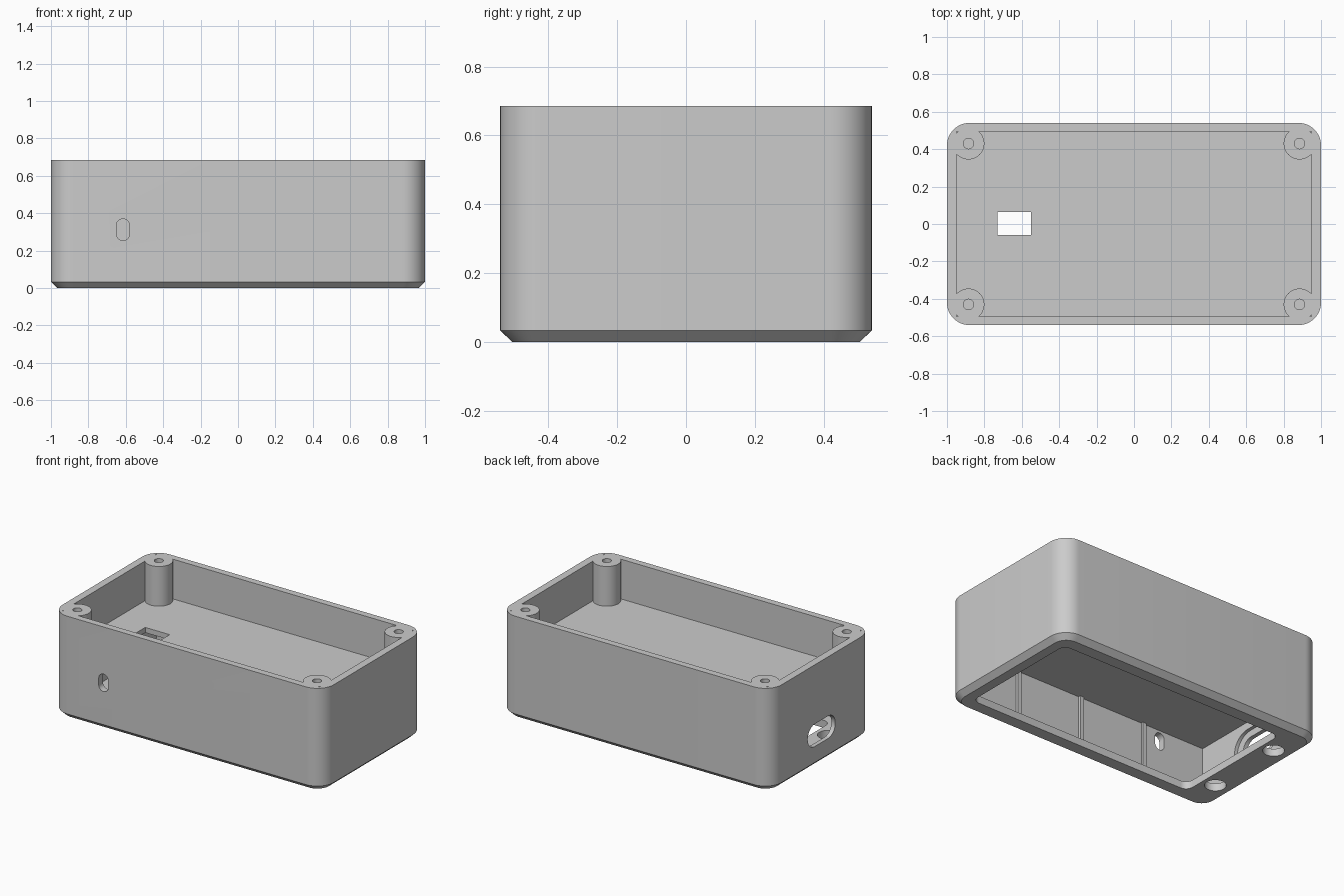
import bpy, bmesh, math
from mathutils import Matrix

if "Cube" in bpy.data.objects:
    bpy.data.objects.remove(bpy.data.objects["Cube"])

grey = bpy.data.materials.new("grey_plastic")
grey.diffuse_color = (0.6, 0.6, 0.6, 1)
grey.use_nodes = True
grey.node_tree.nodes["Principled BSDF"].inputs["Base Color"].default_value = grey.diffuse_color

TOP, WALL_X, WALL_Y = 0.685, 0.95, 0.495
FLOOR, CEILING, DECK = 0.05, 0.385, 0.42


def rounded_rect(hx, hy, r, seg=12):
    """Outline of a rectangle with rounded corners."""
    pts = []
    for k, (sx, sy) in enumerate([(1, 1), (-1, 1), (-1, -1), (1, -1)]):
        for i in range(seg + 1):
            a = math.pi / 2 * (k + i / seg)
            p = (sx * (hx - r) + r * math.cos(a), sy * (hy - r) + r * math.sin(a))
            if not pts or math.dist(p, pts[-1]) > 1e-5:
                pts.append(p)
    if math.dist(pts[0], pts[-1]) < 1e-5:
        pts.pop()
    return pts


def loft(name, rings, matrix=Matrix()):
    """Closed solid through outlines given as (points, height)."""
    bm = bmesh.new()
    loops = [[bm.verts.new((x, y, z)) for x, y in pts] for pts, z in rings]
    n = len(loops[0])
    for a, b in zip(loops, loops[1:]):
        for i in range(n):
            bm.faces.new((a[i], a[(i + 1) % n], b[(i + 1) % n], b[i]))
    bm.faces.new(loops[0][::-1])
    bm.faces.new(loops[-1])
    bm.transform(matrix)
    bmesh.ops.recalc_face_normals(bm, faces=bm.faces)
    mesh = bpy.data.meshes.new(name)
    bm.to_mesh(mesh)
    bm.free()
    ob = bpy.data.objects.new(name, mesh)
    bpy.context.collection.objects.link(ob)
    mesh.materials.append(grey)
    return ob


def box(name, x0, x1, y0, y1, z0, z1):
    pts = [(x0, y0), (x1, y0), (x1, y1), (x0, y1)]
    return loft(name, [(pts, z0), (pts, z1)])


def cylinder(name, x, y, r, z0, z1, seg=40):
    pts = [(x + r * math.cos(2 * math.pi * i / seg), y + r * math.sin(2 * math.pi * i / seg))
           for i in range(seg)]
    return loft(name, [(pts, z0), (pts, z1)])


def cut(target, cutter):
    """Subtract the cutter and discard it."""
    mod = target.modifiers.new("cut", 'BOOLEAN')
    mod.operation, mod.solver, mod.object = 'DIFFERENCE', 'EXACT', cutter
    bpy.context.view_layer.objects.active = target
    bpy.ops.object.modifier_apply(modifier=mod.name)
    bpy.data.objects.remove(cutter)


# Outer shell with chamfered bottom edge
full = rounded_rect(1, 0.54, 0.12)
case = loft("case", [(rounded_rect(0.965, 0.505, 0.085), 0), (full, 0.033), (full, TOP)])

# Upper tray, leaving the four corner posts standing
posts = [(sx * 0.885, sy * 0.43) for sx in (1, -1) for sy in (1, -1)]
tray = box("tray_cutter", -WALL_X, WALL_X, -WALL_Y, WALL_Y, DECK, TOP + 0.1)
for x, y in posts:
    cut(tray, cylinder("post_cutter", x, y, 0.085, DECK - 0.1, TOP + 0.2))
cut(case, tray)
for x, y in posts:
    cut(case, cylinder("screw_hole", x, y, 0.028, 0.46, TOP + 0.1, 24))

# Lower compartment and its bottom opening
cut(case, box("lower_cutter", -WALL_X, WALL_X, -WALL_Y, WALL_Y, FLOOR, CEILING))
opening = rounded_rect(0.835, 0.425, 0.05, 6)
cut(case, loft("opening_cutter", [(opening, -0.1), (opening, FLOOR + 0.05)],
               Matrix.Translation((0.065, 0, 0))))
for y in (-0.27, 0.27):
    cut(case, cylinder("foot_hole", -0.86, y, 0.065, -0.1, FLOOR + 0.05))

# Window through the deck
cut(case, box("window_cutter", -0.73, -0.55, -0.06, 0.065, CEILING - 0.05, DECK + 0.05))

# Upright slot in the front wall
slot = rounded_rect(0.035, 0.058, 0.035)
cut(case, loft("slot_cutter", [(slot, -0.05), (slot, 0.1)],
               Matrix.Translation((-0.615, -0.54, 0.312)) @ Matrix.Rotation(math.pi / 2, 4, 'X')))

# Side port with a wider recess on the inside
turn = Matrix(((0, 0, 1, 0), (1, 0, 0, 0), (0, 1, 0, 0), (0, 0, 0, 1)))
for hw, hh, x0, x1 in ((0.145, 0.075, -1.1, -0.9), (0.20, 0.12, -0.972, -0.9)):
    port = rounded_rect(hw, hh, hh - 0.001)
    cut(case, loft("port_cutter", [(port, x0), (port, x1)],
                   Matrix.Translation((0, 0, 0.215)) @ turn))

# Thin upright ribs inside the lower compartment
parts = [case]
for x in (-0.487, 0, 0.487):
    for s in (-1, 1):
        y0, y1 = sorted((s * (WALL_Y - 0.015), s * (WALL_Y + 0.01)))
        parts.append(box("inner_rib", x - 0.015, x + 0.015, y0, y1, FLOOR - 0.01, CEILING + 0.01))

# Smooth the curved faces, keep edges sharp
bpy.ops.object.select_all(action='DESELECT')
case.select_set(True)
bpy.context.view_layer.objects.active = case
bpy.ops.object.shade_smooth_by_angle(angle=math.radians(30))
